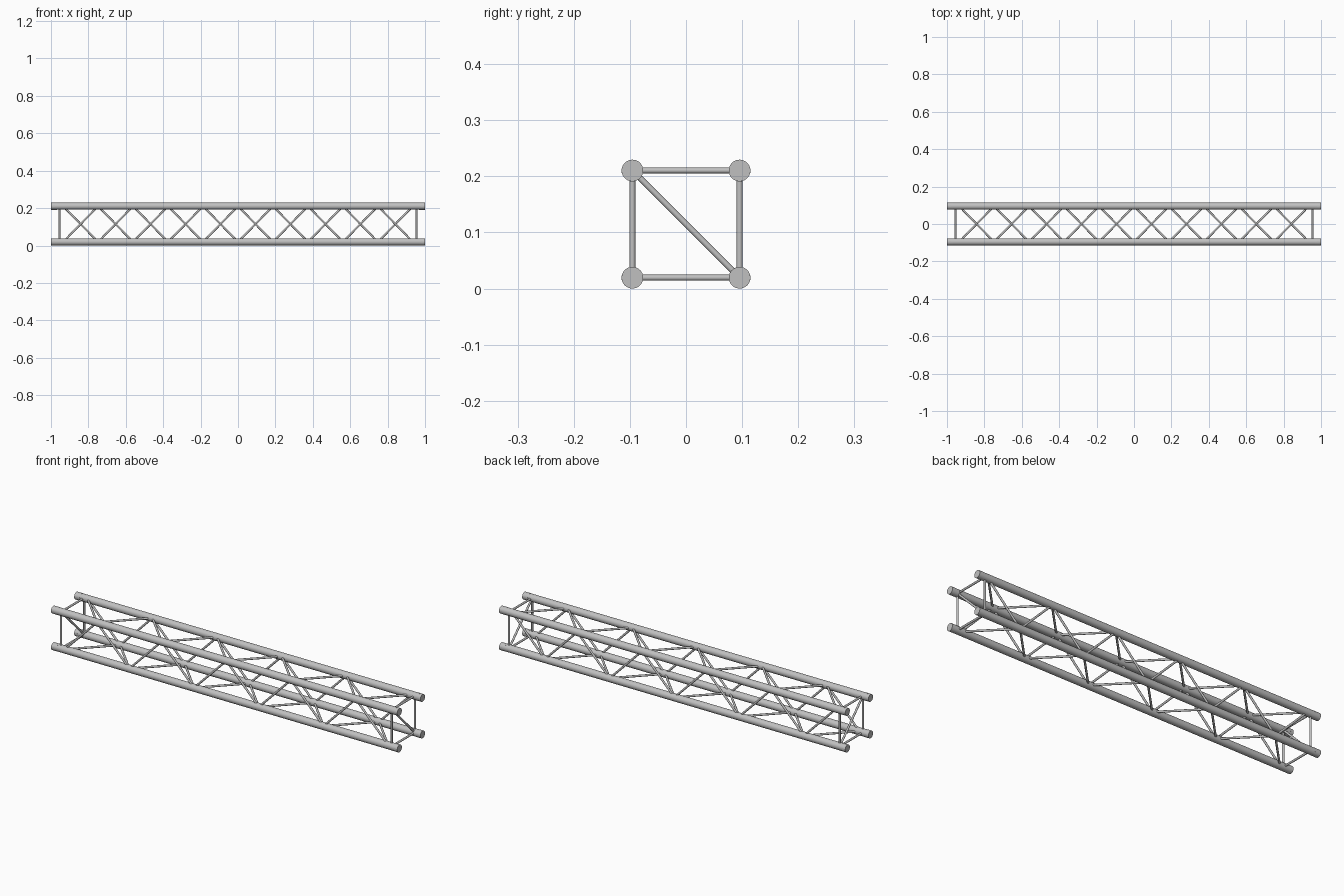
import bpy
import math
from mathutils import Vector

if "Cube" in bpy.data.objects:
    bpy.data.objects.remove(bpy.data.objects["Cube"])

HALF = 0.0955      # half distance between chord centres
R_SLEEVE = 0.0193  # end couplers
R_CHORD = 0.0189   # main tubes
R_BRACE = 0.0053   # thin bars
ZC = HALF + R_SLEEVE
SPAN = 0.187       # lacing node spacing
POST_X = 0.955     # end frames

metal = bpy.data.materials.new("light_grey_metal")
metal.diffuse_color = (0.53, 0.53, 0.53, 1)
metal.use_nodes = True
metal.node_tree.nodes["Principled BSDF"].inputs["Base Color"].default_value = metal.diffuse_color


def tube(name, a, b, radius, sides=24):
    """Closed cylinder from point a to point b."""
    a, b = Vector(a), Vector(b)
    d = b - a
    bpy.ops.mesh.primitive_cylinder_add(vertices=sides, radius=radius,
                                        depth=d.length, location=(a + b) / 2)
    ob = bpy.context.object
    ob.rotation_euler = d.to_track_quat('Z', 'Y').to_euler()
    ob.name = name
    ob.data.materials.append(metal)
    bpy.ops.object.shade_smooth_by_angle(angle=math.radians(40))
    return ob


def at(x, corner):
    """Point on a chord axis; corner is (y sign, z sign)."""
    return (x, corner[0] * HALF, ZC + corner[1] * HALF)


FT, FB, BT, BB = (-1, 1), (-1, -1), (1, 1), (1, -1)

# Four chords with couplers and pins at both ends
for c in (FT, FB, BT, BB):
    tube("chord", at(-0.97, c), at(0.97, c), R_CHORD, 40)
    for s in (-1, 1):
        tube("coupler", at(s * 0.968, c), at(s, c), R_SLEEVE, 40)
        p = Vector(at(s * 0.984, c))
        for axis in (Vector((0, 1, 0)), Vector((0, 0, 1))):
            off = axis * (R_SLEEVE - 0.0001)
            tube("coupler_pin", p - off, p + off, 0.004, 12)

# Zigzag lacing on each long face: even nodes on one chord, odd on the other
for label, even, odd in (("front", FB, FT), ("back", BT, BB),
                         ("top", BT, FT), ("bottom", FB, BB)):
    for k in range(10):
        ends = (even, odd) if k % 2 == 0 else (odd, even)
        tube(label + "_lacing", at((k - 5) * SPAN, ends[0]),
             at((k - 4) * SPAN, ends[1]), R_BRACE, 16)

# End frames: four bars and one diagonal
for s in (-1, 1):
    x = s * POST_X
    for a, b in ((FT, FB), (BT, BB), (FT, BT), (FB, BB)):
        tube("end_frame_bar", at(x, a), at(x, b), R_BRACE, 16)
    tube("end_frame_diagonal", at(x, FT), at(x, BB), R_BRACE, 16)
